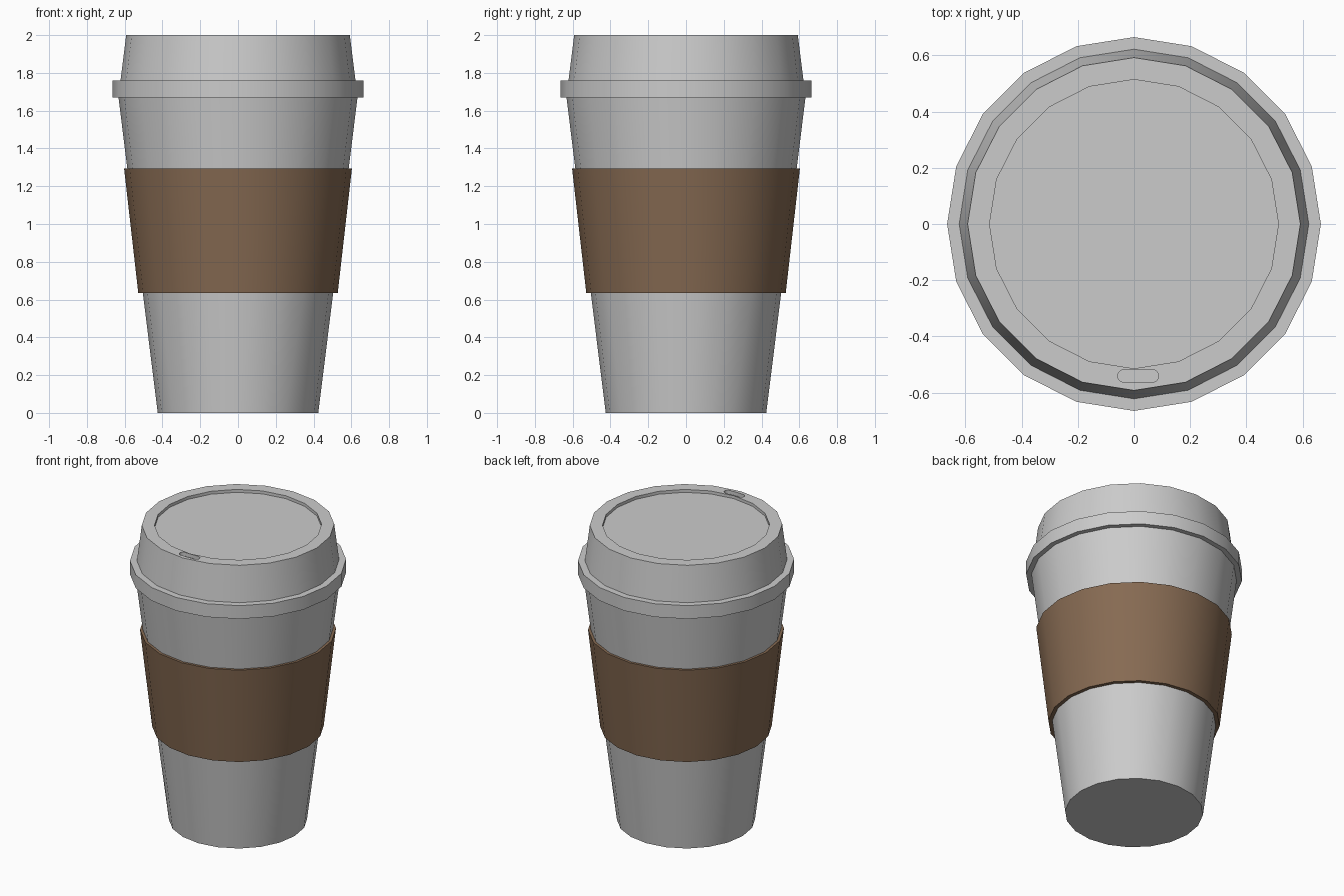
import bpy, bmesh
from math import cos, sin, pi, radians

if "Cube" in bpy.data.objects:
    bpy.data.objects.remove(bpy.data.objects["Cube"])

SIDES = 20


def finish(name, bm, mat=None):
    bmesh.ops.recalc_face_normals(bm, faces=bm.faces)
    me = bpy.data.meshes.new(name)
    bm.to_mesh(me)
    bm.free()
    ob = bpy.data.objects.new(name, me)
    bpy.context.collection.objects.link(ob)
    if mat:
        me.materials.append(mat)
    return ob


def lathe(name, profile, closed=False, mat=None):
    """Spin (radius, z) points; open profiles get flat caps at both ends."""
    bm = bmesh.new()
    rings = [[bm.verts.new((r * cos(2 * pi * i / SIDES), r * sin(2 * pi * i / SIDES), z))
              for i in range(SIDES)] for r, z in profile]
    pairs = list(zip(rings, rings[1:]))
    if closed:
        pairs.append((rings[-1], rings[0]))
    else:
        bm.faces.new(rings[0])
        bm.faces.new(rings[-1])
    for a, b in pairs:
        for i in range(SIDES):
            j = (i + 1) % SIDES
            bm.faces.new((a[i], a[j], b[j], b[i]))
    return finish(name, bm, mat)


def smooth(ob):
    bpy.ops.object.select_all(action='DESELECT')
    ob.select_set(True)
    bpy.context.view_layer.objects.active = ob
    bpy.ops.object.shade_smooth_by_angle(angle=radians(30))


brown = bpy.data.materials.new("cardboard")
brown.diffuse_color = (0.24, 0.145, 0.085, 1)
brown.use_nodes = True
brown.node_tree.nodes["Principled BSDF"].inputs["Base Color"].default_value = brown.diffuse_color

# Tapered cup body
cup = lathe("cup", [(0.425, 0), (0.634, 1.68)])

# Cardboard sleeve wrapped round the cup
sleeve = lathe("sleeve", [(0.528, 0.635), (0.603, 1.293), (0.582, 1.293), (0.502, 0.635)],
               closed=True, mat=brown)

# Lid with snap rim and sunken top
lid = lathe("lid", [(0.61, 1.67), (0.665, 1.67), (0.665, 1.76), (0.622, 1.76),
                    (0.592, 2.0), (0.514, 2.0), (0.514, 1.98)])

# Sip hole: rounded slot cut into the lid edge
bm = bmesh.new()
outline = []
for i in range(20):
    a = 2 * pi * i / 20
    c, s = cos(a), sin(a)
    x = 0.015 + (0.047 if c > 1e-6 else -0.047 if c < -1e-6 else 0) + 0.026 * c
    outline.append(bm.verts.new((x, -0.5405 + 0.0235 * s, 1.975)))
base = bm.faces.new(outline)
top = bmesh.ops.extrude_face_region(bm, geom=[base])
bmesh.ops.translate(bm, vec=(0, 0, 0.1),
                    verts=[v for v in top["geom"] if isinstance(v, bmesh.types.BMVert)])
cutter = finish("sip_hole_cutter", bm)
cutter.hide_render = True

cut = lid.modifiers.new("sip_hole", 'BOOLEAN')
cut.operation = 'DIFFERENCE'
cut.solver = 'EXACT'
cut.object = cutter
bpy.context.view_layer.objects.active = lid
bpy.ops.object.modifier_apply(modifier=cut.name)
bpy.data.objects.remove(cutter)

for part in (cup, sleeve, lid):
    smooth(part)
